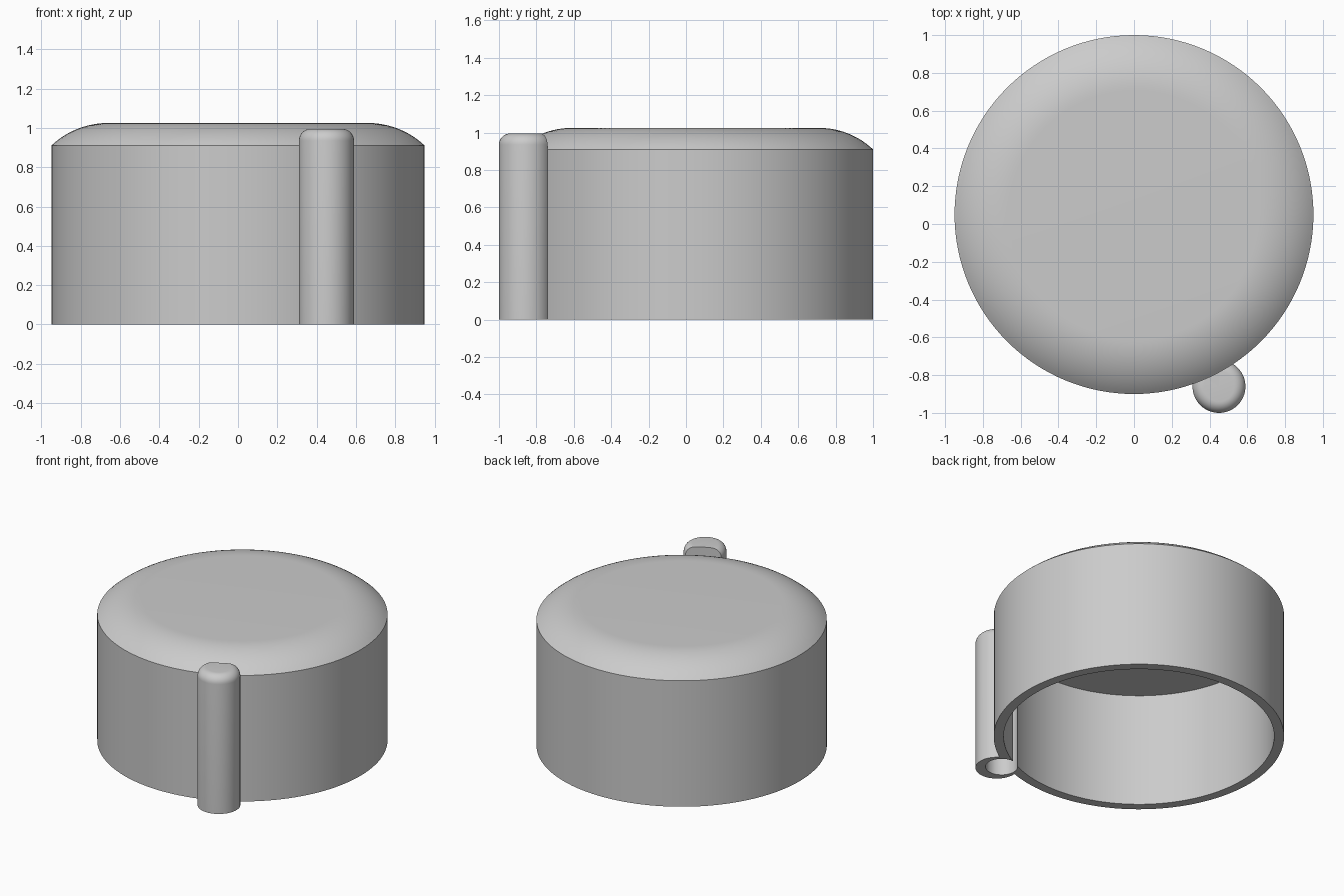
import bpy
import bmesh
from math import sin, cos, pi, asin, radians
from mathutils import Matrix, Vector

old = bpy.data.objects.get("Cube")
if old:
    bpy.data.objects.remove(old, do_unlink=True)

grey = bpy.data.materials.new("plain grey")
grey.use_nodes = True
grey.diffuse_color = (0.6, 0.6, 0.6, 1)
grey.node_tree.nodes["Principled BSDF"].inputs["Base Color"].default_value = (0.6, 0.6, 0.6, 1)


def lathe(name, profile, centre, segments):
    """Revolve an (r, z) profile around a vertical axis at centre."""
    bm = bmesh.new()
    verts = [bm.verts.new((r, 0, z)) for r, z in profile]
    edges = [bm.edges.new(pair) for pair in zip(verts, verts[1:])]
    bmesh.ops.spin(bm, geom=verts + edges, cent=(0, 0, 0), axis=(0, 0, 1),
                   angle=2 * pi, steps=segments, use_duplicate=False)
    bmesh.ops.remove_doubles(bm, verts=bm.verts, dist=0.0005)
    bmesh.ops.recalc_face_normals(bm, faces=bm.faces)
    bmesh.ops.transform(bm, matrix=Matrix.Translation((*centre, 0)), verts=bm.verts)
    mesh = bpy.data.meshes.new(name)
    bm.to_mesh(mesh)
    bm.free()
    mesh.materials.append(grey)
    obj = bpy.data.objects.new(name, mesh)
    bpy.context.collection.objects.link(obj)
    return obj


def activate(obj):
    bpy.ops.object.select_all(action='DESELECT')
    obj.select_set(True)
    bpy.context.view_layer.objects.active = obj


def cut(obj, cutter):
    activate(obj)
    mod = obj.modifiers.new("cut", 'BOOLEAN')
    mod.operation = 'DIFFERENCE'
    mod.solver = 'EXACT'
    mod.object = cutter
    bpy.ops.object.modifier_apply(modifier=mod.name)


def arc(r_end, z_top, radius, sweep, steps):
    """Arc from the flat top outwards, listed from the outside in."""
    return [(r_end + radius * sin(sweep * i / steps),
             z_top - radius + radius * cos(sweep * i / steps))
            for i in range(steps, -1, -1)]


CAP = Vector((0, 0.05))
POST = Vector((0.45, -0.86))
inward = (CAP - POST).normalized()
R, WALL, CEILING = 0.95, 0.885, 0.82

# Cap: hollow cup with a softly domed rim and a flat top
dome = arc(0.66, 1.025, 0.423, asin(0.29 / 0.423), 12)
cap = lathe("cap", [(0, CEILING), (WALL, CEILING), (WALL, 0), (R, 0)] + dome + [(0, 1.025)], CAP, 128)

# Side post: round-topped cylinder
post = lathe("side_post", [(0, 0), (0.14, 0)] + arc(0.08, 0.995, 0.06, pi / 2, 8) + [(0, 0.995)], POST, 64)

# Cutters: cap clearance and the bore, which opens into the cap
clearance = lathe("clearance_cutter", [(0, -0.1), (R - 0.002, -0.1), (R - 0.002, 1.2), (0, 1.2)], CAP, 128)
bore = lathe("bore_cutter", [(0, -0.1), (0.105, -0.1), (0.105, CEILING - 0.003), (0, CEILING - 0.003)],
             POST + inward * 0.034, 64)
cut(post, clearance)
cut(post, bore)
cut(cap, bore)
for cutter in (clearance, bore):
    bpy.data.objects.remove(cutter, do_unlink=True)

for obj in (cap, post):
    activate(obj)
    bpy.ops.object.shade_smooth_by_angle(angle=radians(30))
